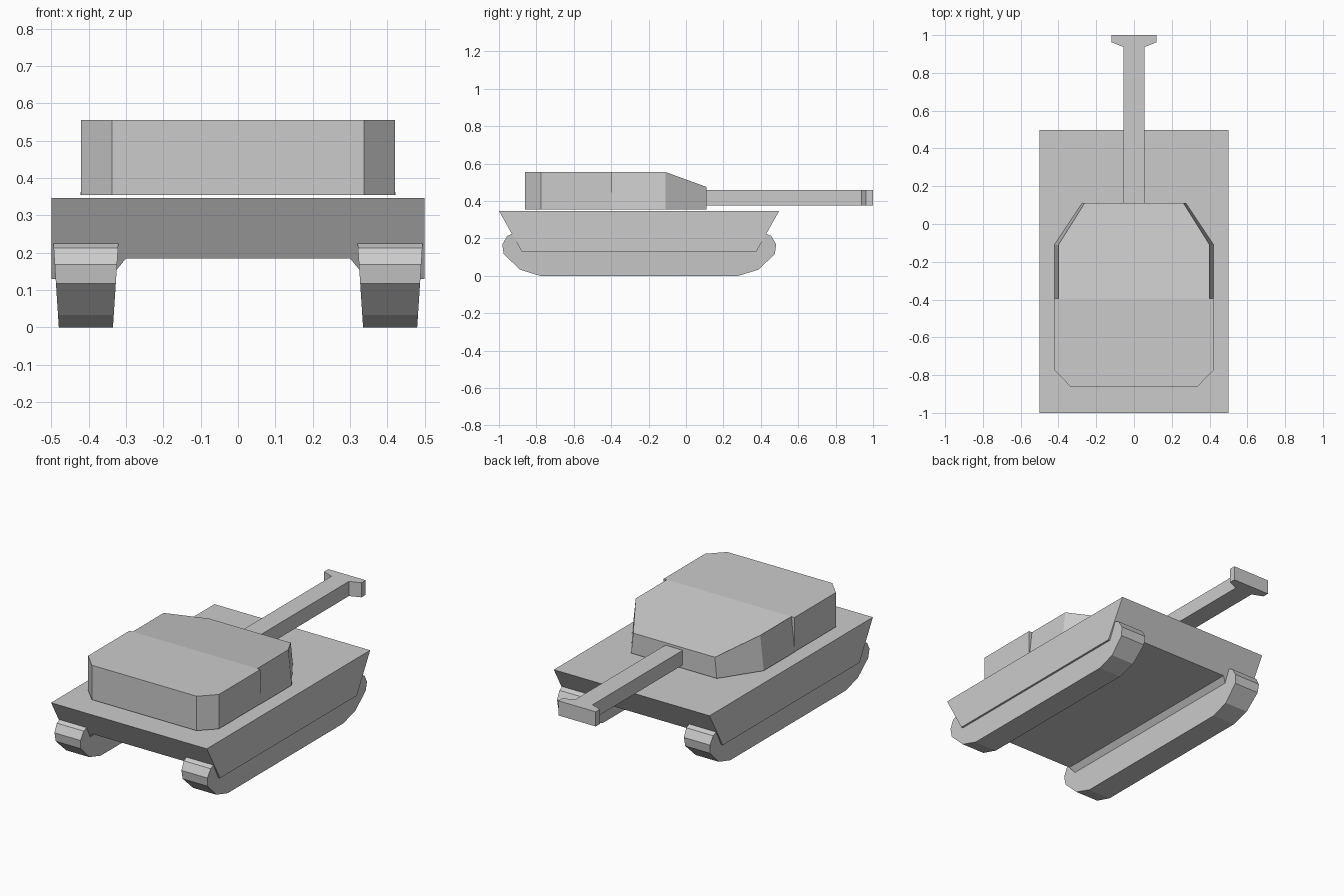
import bpy

if "Cube" in bpy.data.objects:
    bpy.data.objects.remove(bpy.data.objects["Cube"])


def loft(name, *rings):
    """Closed solid skinned through rings of equal length, capped at both ends."""
    n = len(rings[0])
    verts = [p for ring in rings for p in ring]
    faces = [list(range(n))[::-1], [len(verts) - n + i for i in range(n)]]
    for r in range(len(rings) - 1):
        a, b = r * n, (r + 1) * n
        for i in range(n):
            j = (i + 1) % n
            faces.append([a + i, a + j, b + j, b + i])
    mesh = bpy.data.meshes.new(name)
    mesh.from_pydata(verts, [], faces)
    obj = bpy.data.objects.new(name, mesh)
    bpy.context.collection.objects.link(obj)
    # consistent outward normals
    import bmesh
    bm = bmesh.new()
    bm.from_mesh(mesh)
    bmesh.ops.recalc_face_normals(bm, faces=bm.faces)
    bm.to_mesh(mesh)
    bm.free()
    return obj


def mirrored(half):
    """Complete a right-half outline (x, v) symmetrically about x = 0."""
    return half + [(-x, v) for x, v in reversed(half)]


# Hull: cross-section with side skirts, swept between raked ends
section = mirrored([(0.5, 0.347), (0.5, 0.13), (0.345, 0.13), (0.3, 0.185)])
rake = lambda z: (0.347 - z) * 0.56
loft("hull",
     [(x, -1 + rake(z), z) for x, z in section],
     [(x, 0.498 - rake(z), z) for x, z in section])

# Tracks: faceted side profile, slightly narrower towards the ground
rear = [(0.53, 0), (0.638, 0.033), (0.725, 0.117), (0.732, 0.168),
        (0.706, 0.213), (0.68, 0.225)]
profile = [(y - 0.25, z) for y, z in mirrored(rear)]
for side, label in ((1, "right"), (-1, "left")):
    loft(label + "_track",
         [(side * (0.335 - 0.065 * z), y, z) for y, z in profile],
         [(side * (0.48 + 0.065 * z), y, z) for y, z in profile])

# Turret rear: straight-sided block with chamfered back corners
plan = mirrored([(0.42, -0.395), (0.42, -0.775), (0.337, -0.86)])
loft("turret_rear", *[[(x, y, z) for x, y in plan] for z in (0.355, 0.555)])

# Turret front: inward-leaning cheeks and a sloping nose
low = mirrored([(0.275, 0.11), (0.422, -0.11), (0.422, -0.395)])
high = mirrored([(0.262, 0.11), (0.4, -0.11), (0.4, -0.395)])
loft("turret_front",
     [(x, y, 0.355) for x, y in low],
     [(x, y, 0.475 if y > 0 else 0.555) for x, y in high])

# Gun barrel with flared muzzle
gun = mirrored([(0.056, 0.1), (0.056, 0.937), (0.12, 0.962), (0.12, 1.0)])
loft("gun_barrel", *[[(x, y, z) for x, y in gun] for z in (0.375, 0.46)])
